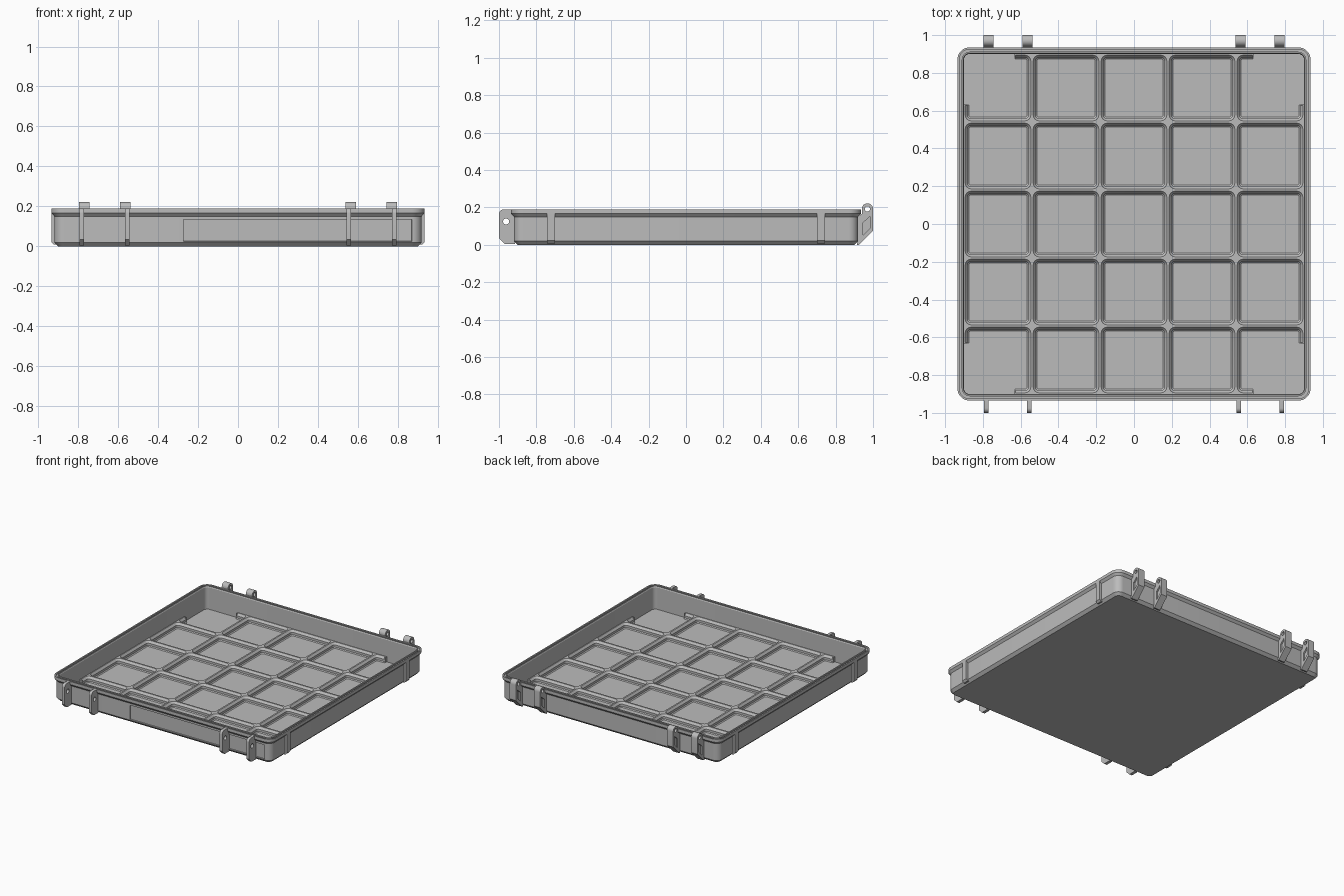
import bpy, bmesh, math
from mathutils import Vector

if "Cube" in bpy.data.objects:
    bpy.data.objects.remove(bpy.data.objects["Cube"], do_unlink=True)

GRAY = (0.5, 0.5, 0.5, 1)
mat = bpy.data.materials.new("plain gray")
mat.use_nodes = True
mat.diffuse_color = GRAY
mat.node_tree.nodes["Principled BSDF"].inputs["Base Color"].default_value = GRAY

WALL = 0.9       # inner wall half width
FLOOR = 0.015    # inner floor height
PITCH = 0.36     # cell spacing
STUB = 0.63      # where the wall ridges end near the corners


def arc(cx, cy, r, start, end, n):
    return [(cx + r * math.cos(math.radians(start + (end - start) * i / n)),
             cy + r * math.sin(math.radians(start + (end - start) * i / n))) for i in range(n + 1)]


def rounded_square(half, r, seg):
    pts = []
    for k, (sx, sy) in enumerate([(1, 1), (-1, 1), (-1, -1), (1, -1)]):
        pts += arc(sx * (half - r), sy * (half - r), r, 90 * k, 90 * k + 90, seg)
    return pts


def loft(bm, rings, cx=0, cy=0, seg=6):
    """Join rounded squares given as (half width, corner radius, height)."""
    loops = [[bm.verts.new((cx + x, cy + y, z)) for x, y in rounded_square(h, r, seg)]
             for h, r, z in rings]
    for a, b in zip(loops, loops[1:]):
        for i in range(len(a)):
            j = (i + 1) % len(a)
            bm.faces.new((a[i], a[j], b[j], b[i]))
    return loops


def finish(obj, name):
    obj.name = name
    obj.data.materials.clear()
    obj.data.materials.append(mat)
    bpy.ops.object.select_all(action='DESELECT')
    obj.select_set(True)
    bpy.context.view_layer.objects.active = obj
    bpy.ops.object.shade_smooth_by_angle(angle=math.radians(28))
    return obj


def mesh_object(bm, name):
    me = bpy.data.meshes.new(name)
    bm.to_mesh(me)
    bm.free()
    obj = bpy.data.objects.new(name, me)
    bpy.context.collection.objects.link(obj)
    return finish(obj, name)


def plate(name, outlines, width, location, rotation):
    """Flat outline with holes, thickened to the given width."""
    cu = bpy.data.curves.new(name, 'CURVE')
    cu.dimensions = '2D'
    cu.fill_mode = 'BOTH'
    cu.extrude = width / 2
    for pts in outlines:
        sp = cu.splines.new('POLY')
        sp.points.add(len(pts) - 1)
        for p, (x, y) in zip(sp.points, pts):
            p.co = (x, y, 0, 1)
        sp.use_cyclic_u = True
    obj = bpy.data.objects.new(name, cu)
    bpy.context.collection.objects.link(obj)
    obj.location = location
    obj.rotation_euler = [math.radians(a) for a in rotation]
    bpy.ops.object.select_all(action='DESELECT')
    obj.select_set(True)
    bpy.context.view_layer.objects.active = obj
    bpy.ops.object.convert(target='MESH')
    return finish(bpy.context.view_layer.objects.active, name)


# Tray shell: outside, rim with seal groove, inside
profile = [(0.9, 0), (0.92, 0.02), (0.92, 0.15), (0.935, 0.167), (0.935, 0.19),
           (0.925, 0.19), (0.925, 0.178), (0.912, 0.178), (0.912, 0.19),
           (0.904, 0.19), (WALL, 0.183), (WALL, FLOOR)]
bm = bmesh.new()
loops = loft(bm, [(h, h - 0.87, z) for h, z in profile], seg=8)
bm.faces.new(loops[0][::-1])
bm.faces.new(loops[-1])


# Label recess in the front wall
def split(face, co, no):
    bmesh.ops.bisect_plane(bm, geom=[face] + face.edges[:] + face.verts[:],
                           plane_co=co, plane_no=no)
    return front_face()


def front_face():
    return min((f for f in bm.faces if f.normal.y < -0.99 and f.calc_center_median().y < -0.915),
               key=lambda f: (f.calc_center_median() - Vector((0, -0.92, 0.08))).length)


bm.normal_update()
face = front_face()
for co, no in [((-0.273, 0, 0), (1, 0, 0)), ((0.273, 0, 0), (1, 0, 0)),
               ((0, 0, 0.025), (0, 0, 1)), ((0, 0, 0.135), (0, 0, 1))]:
    face = split(face, co, no)
    bm.normal_update()
    face = front_face()
bmesh.ops.inset_region(bm, faces=[face], thickness=0.001, depth=-0.008)
mesh_object(bm, "tray_shell")

# Floor grid: stepped square sockets side by side
bm = bmesh.new()
top = FLOOR + 0.04
half = PITCH / 2
socket = [(half, 0, top), (half - 0.006, 0.032, top), (half - 0.019, 0.019, top - 0.016),
          (half - 0.019, 0.019, FLOOR + 0.007), (half - 0.026, 0.012, FLOOR + 0.001)]
for i in range(-2, 3):
    for j in range(-2, 3):
        loft(bm, socket, i * PITCH, j * PITCH, seg=4)
bmesh.ops.remove_doubles(bm, verts=bm.verts, dist=0.0002)
# Open the four corners of the grid
for s in (-1, 1):
    for axis in ((1, 0, 0), (0, 1, 0)):
        bmesh.ops.bisect_plane(bm, geom=bm.verts[:] + bm.edges[:] + bm.faces[:],
                               plane_co=Vector(axis) * s * STUB, plane_no=axis)
corner = [f for f in bm.faces if min(abs(f.calc_center_median().x),
                                     abs(f.calc_center_median().y)) > STUB]
bmesh.ops.delete(bm, geom=corner, context='FACES')
mesh_object(bm, "floor_grid")

# Small end caps where the wall ridges stop
bm = bmesh.new()
for sx in (-1, 1):
    for sy in (-1, 1):
        for swap in (False, True):
            pos = Vector((sx * STUB, sy * (WALL - 0.009), (FLOOR + top) / 2))
            size = Vector((0.006, 0.018, top - FLOOR))
            if swap:
                pos = Vector((sx * (WALL - 0.009), sy * STUB, pos.z))
                size = Vector((size.y, size.x, size.z))
            verts = bmesh.ops.create_cube(bm, size=1)["verts"]
            for v in verts:
                v.co = pos + v.co * size
mesh_object(bm, "ridge_ends")

# Front latch ears, back hinges and side ribs
ear = ([(-0.915, 0.005), (-0.97, 0.005), (-1, 0.035)]
       + arc(-0.975, 0.165, 0.025, 180, 90, 6) + [(-0.93, 0.19), (-0.915, 0.165)])
ear_hole = arc(-0.962, 0.125, 0.016, 0, 345, 23)

hinge = ([(0.915, 0), (0.925, 0), (1, 0.075)]
         + arc(0.97, 0.192, 0.03, 0, 180, 14) + [(0.94, 0.165), (0.915, 0.15)])
pin_hole = arc(0.97, 0.192, 0.014, 0, 345, 23)
window = [(0.946, 0.05), (0.984, 0.088), (0.984, 0.152), (0.946, 0.118)]

rib = [(0.91, 0.008), (0.922, 0.008), (0.935, 0.022), (0.935, 0.18), (0.91, 0.18)]

for side, s in (("left", 1), ("right", -1)):
    for place, ear_x, hinge_x in (("outer", 0.783, 0.77), ("inner", 0.555, 0.565)):
        plate(f"latch_ear_{side}_{place}", [ear, ear_hole], 0.023,
              (s * ear_x, 0, 0), (90, 0, 90))
        plate(f"hinge_{side}_{place}", [hinge, pin_hole, window], 0.053,
              (s * hinge_x, 0, 0), (90, 0, 90))
        plate(f"hinge_web_{side}_{place}", [window], 0.03,
              (s * hinge_x, 0, 0), (90, 0, 90))
    for end, y in (("front", -0.722), ("back", 0.722)):
        plate(f"side_rib_{side}_{end}", [rib], 0.042, (0, y, 0),
              (90, 0, 0 if s > 0 else 180))
